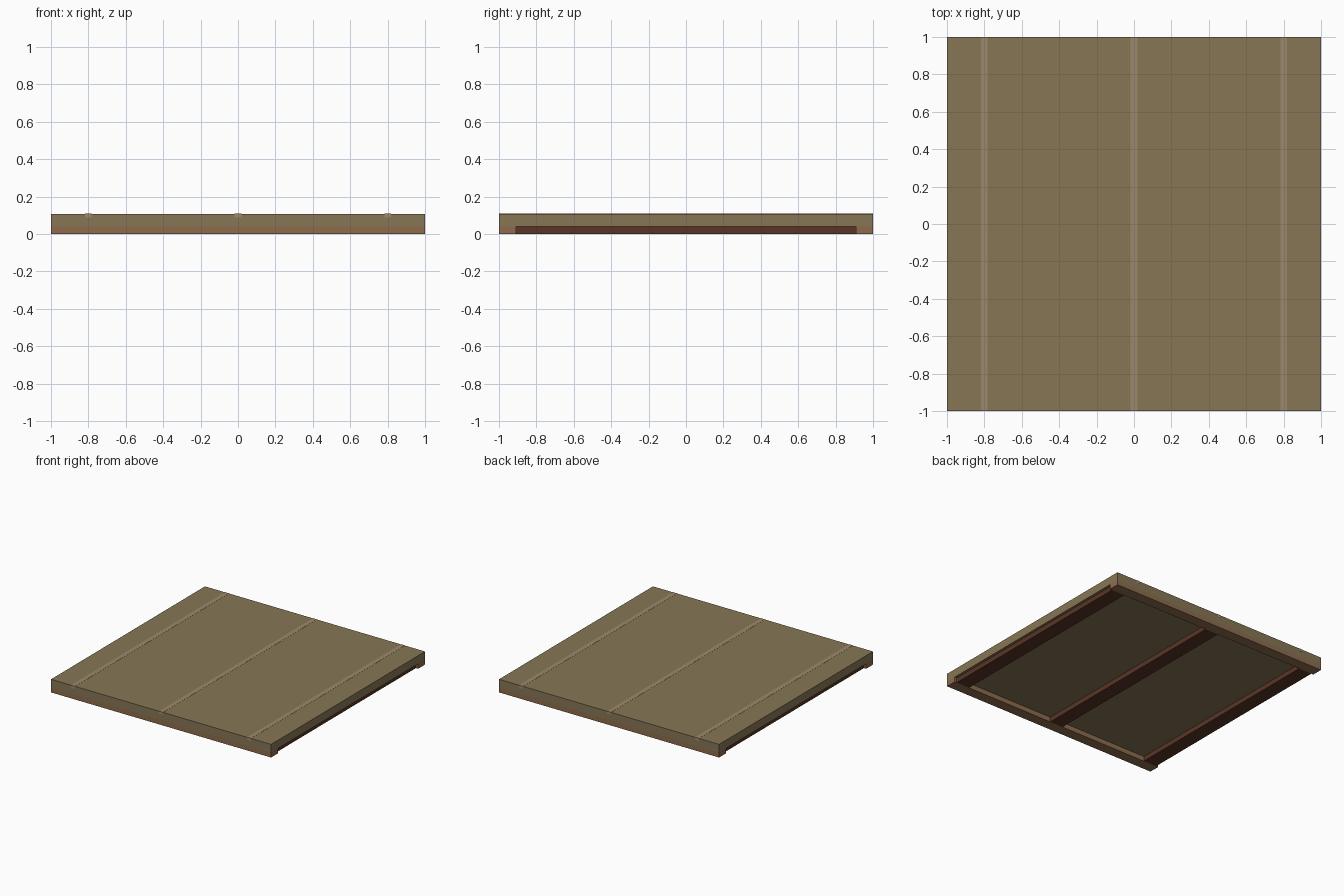
import bpy

if "Cube" in bpy.data.objects:
    bpy.data.objects.remove(bpy.data.objects["Cube"])


def material(name, rgb):
    m = bpy.data.materials.new(name)
    m.diffuse_color = (*rgb, 1.0)
    m.use_nodes = True
    m.node_tree.nodes["Principled BSDF"].inputs["Base Color"].default_value = m.diffuse_color
    return m


def box(name, x, y, z, mat):
    """Box from (min, max) ranges on each axis."""
    bpy.ops.mesh.primitive_cube_add(
        size=1, location=[(a + b) / 2 for a, b in (x, y, z)])
    ob = bpy.context.object
    ob.name = name
    ob.scale = [b - a for a, b in (x, y, z)]
    bpy.ops.object.transform_apply(location=False, rotation=False, scale=True)
    ob.data.materials.append(mat)
    return ob


olive = material("deck_olive", (0.24, 0.18, 0.09))
brown = material("end_brown", (0.27, 0.15, 0.075))
dark = material("beam_dark", (0.10, 0.035, 0.02))
tan = material("strip_tan", (0.34, 0.25, 0.15))

LIFT, TOP, END = 0.04, 0.109, 0.91

# Deck slab
box("deck", (-1, 1), (-0.999, 0.999), (LIFT, TOP - 0.001), olive)

# Bearers under the front and back edges
box("front_bearer", (-1, 1), (-0.999, -END), (0, LIFT), brown)
box("back_bearer", (-1, 1), (END, 0.999), (0, LIFT), brown)

# Dark runners between the bearers
for name, x in (("left", -0.92), ("centre", 0.0), ("right", 0.92)):
    box(name + "_runner", (x - 0.06, x + 0.06), (-END, END), (0, LIFT), dark)

# Pale inlaid strips, a hair proud of the deck
for name, x in (("left", -0.8), ("centre", 0.0), ("right", 0.8)):
    box(name + "_strip", (x - 0.018, x + 0.018), (-1, 1), (0.087, TOP), tan)
